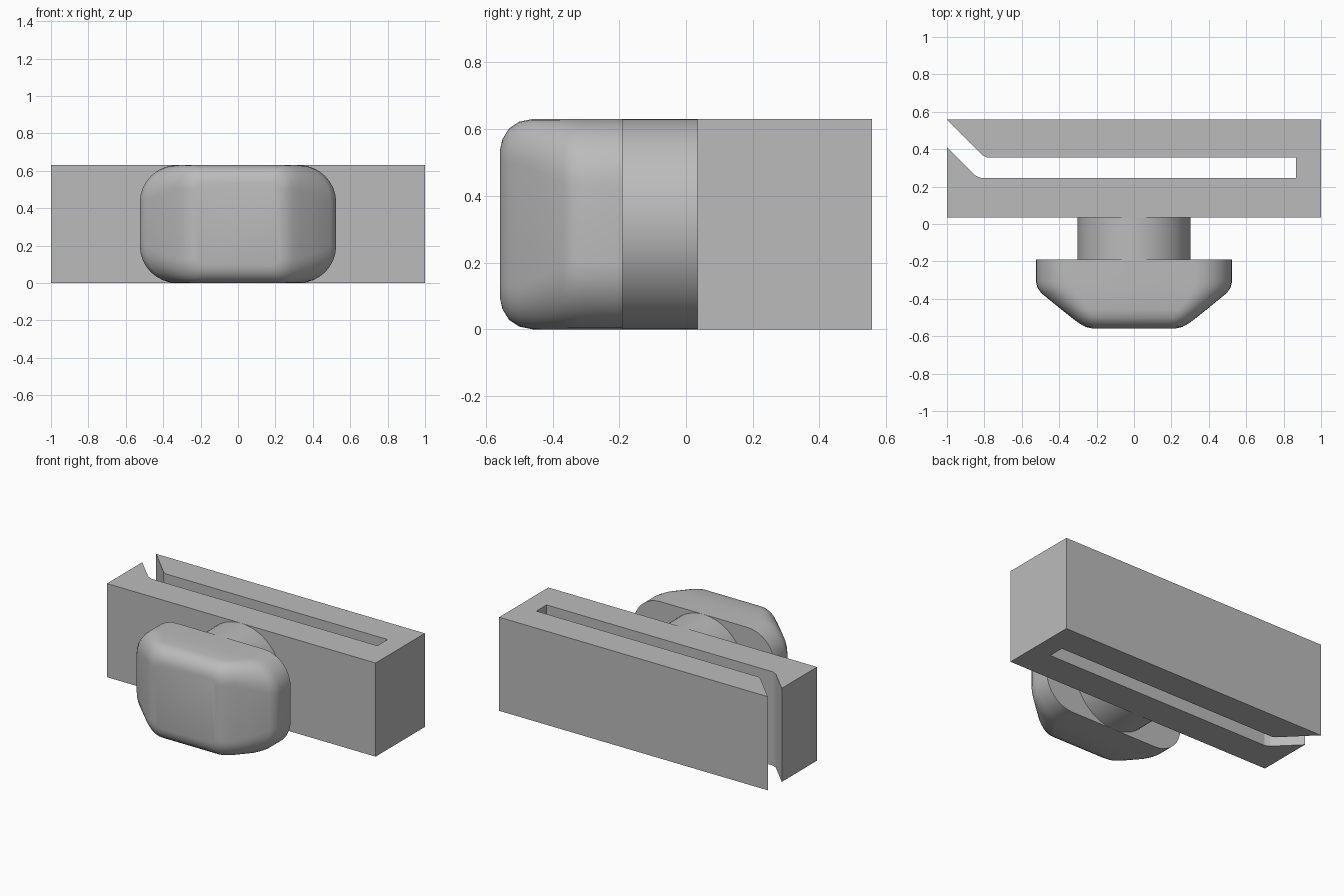
import bpy
import bmesh
from math import cos, sin, pi, radians

cube = bpy.data.objects.get("Cube")
if cube:
    bpy.data.objects.remove(cube, do_unlink=True)

HEIGHT = 0.63
MID = HEIGHT / 2

grey = bpy.data.materials.new("plain grey")
grey.use_nodes = True
colour = (0.5, 0.5, 0.5, 1)
grey.diffuse_color = colour
grey.node_tree.nodes["Principled BSDF"].inputs["Base Color"].default_value = colour


def loft(name, rings, smooth_angle=None):
    """Skin matching rings of points and cap both ends."""
    bm = bmesh.new()
    loops = [[bm.verts.new(p) for p in ring] for ring in rings]
    for a, b in zip(loops, loops[1:]):
        for i in range(len(a)):
            j = (i + 1) % len(a)
            bm.faces.new((a[i], a[j], b[j], b[i]))
    bm.faces.new(loops[0])
    bm.faces.new(loops[-1])
    bmesh.ops.recalc_face_normals(bm, faces=bm.faces)
    mesh = bpy.data.meshes.new(name)
    bm.to_mesh(mesh)
    bm.free()
    mesh.materials.append(grey)
    obj = bpy.data.objects.new(name, mesh)
    bpy.context.collection.objects.link(obj)
    if smooth_angle:
        bpy.ops.object.select_all(action='DESELECT')
        obj.select_set(True)
        bpy.context.view_layer.objects.active = obj
        bpy.ops.object.shade_smooth_by_angle(angle=radians(smooth_angle))
    return obj


def rounded_rect(y, w, h, r, steps=8):
    """Upright rounded rectangle of half width w and half height h."""
    ring = []
    for k, (sx, sz) in enumerate(((1, 1), (-1, 1), (-1, -1), (1, -1))):
        for i in range(steps + 1):
            a = (k + i / steps) * pi / 2
            ring.append((sx * (w - r) + r * cos(a), y,
                         MID + sz * (h - r) + r * sin(a)))
    return ring


# Slotted clip block with a flared slot mouth on one end
outline = [(-1, 0.558), (1, 0.558), (1, 0.035), (-1, 0.035), (-1, 0.41),
           (-0.85, 0.26), (-0.82, 0.247), (0.865, 0.247), (0.865, 0.355),
           (-0.785, 0.355), (-0.81, 0.367)]
loft("clip_block", [[(x, y, z) for x, y in outline] for z in (0, HEIGHT)])

# Round neck joining block and knob
loft("neck", [[(0.303 * cos(i * pi / 32), y, MID + MID * sin(i * pi / 32))
               for i in range(64)] for y in (0.035, -0.195)], 30)

# Knob: depth, half width, half height, corner radius
sections = [(-0.19, 0.525, MID, 0.2), (-0.305, 0.525, MID, 0.2),
            (-0.34, 0.517, MID, 0.2), (-0.37, 0.495, MID, 0.19),
            (-0.46, 0.385, MID, 0.15), (-0.5, 0.335, 0.307, 0.125),
            (-0.53, 0.295, 0.287, 0.1), (-0.55, 0.26, 0.255, 0.07),
            (-0.558, 0.225, 0.22, 0.045)]
loft("knob", [rounded_rect(*s) for s in sections], 40)
